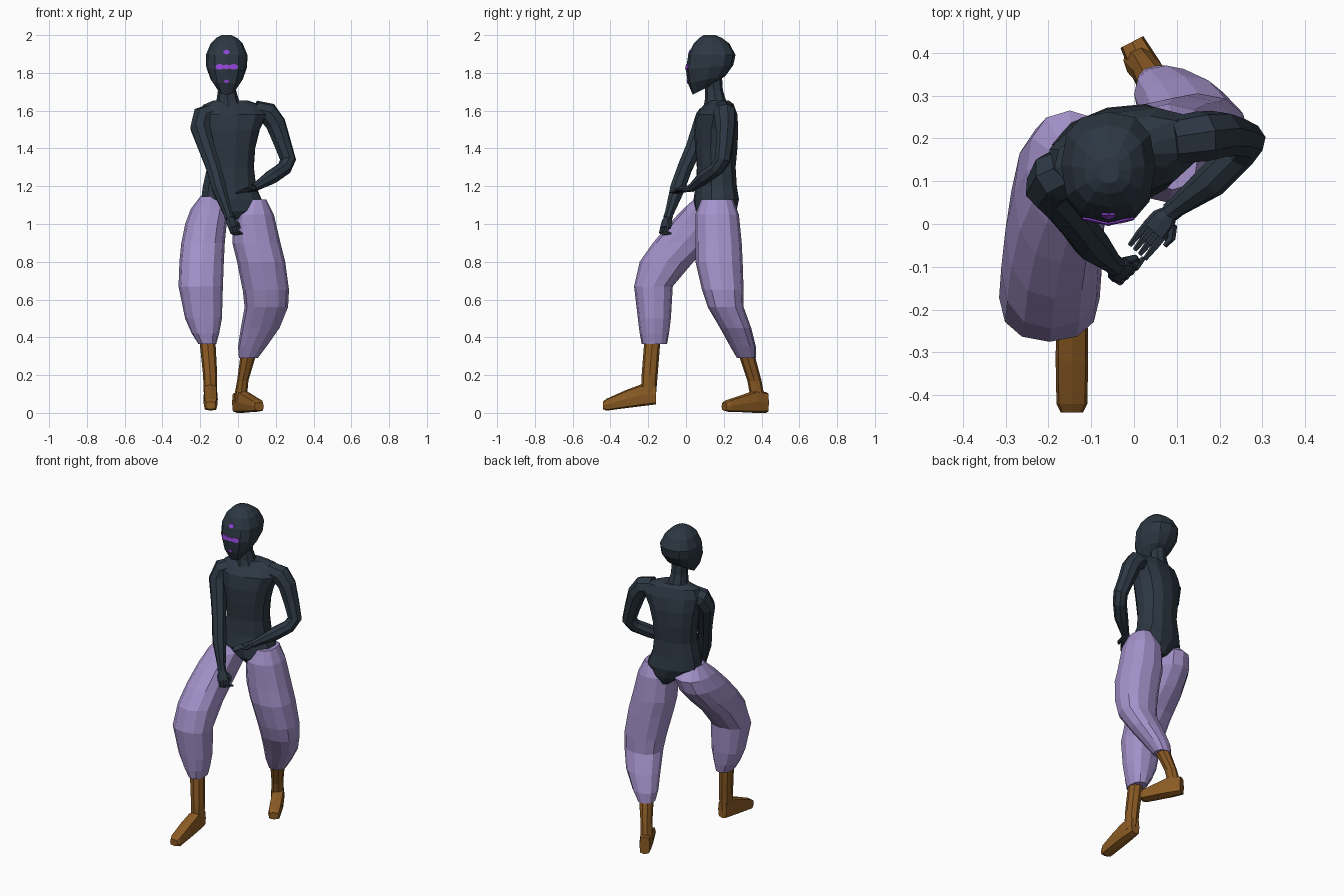
import bpy, bmesh, math
from mathutils import Vector, Matrix, Quaternion
from mathutils.bvhtree import BVHTree


def material(name, rgb):
    m = bpy.data.materials.new(name)
    m.diffuse_color = (*rgb, 1)
    return m


SLATE = material("dark slate", (0.026, 0.039, 0.056))
LILAC = material("lilac cloth", (0.37, 0.285, 0.59))
BROWN = material("brown leather", (0.26, 0.105, 0.018))
VIOLET = material("violet marking", (0.29, 0.06, 0.68))


def skin(name, rings, mat):
    """Join equal rings of points into a closed, flat-shaded skin."""
    bm = bmesh.new()
    rows = [[bm.verts.new(p) for p in ring] for ring in rings]
    n = len(rows[0])
    for a, b in zip(rows, rows[1:]):
        for i in range(n):
            bm.faces.new((a[i], a[(i + 1) % n], b[(i + 1) % n], b[i]))
    bm.faces.new(rows[0])
    bm.faces.new(rows[-1])
    bmesh.ops.recalc_face_normals(bm, faces=bm.faces)
    me = bpy.data.meshes.new(name)
    bm.to_mesh(me)
    bm.free()
    me.materials.append(mat)
    ob = bpy.data.objects.new(name, me)
    bpy.context.collection.objects.link(ob)
    return ob


def oval(rx, ry, n=12, power=2.3):
    """Squarish oval as flat points."""
    pts = []
    for i in range(n):
        a = 2 * math.pi * i / n
        c, s = math.cos(a), math.sin(a)
        pts.append(Vector((rx * math.copysign(abs(c) ** (2 / power), c),
                           ry * math.copysign(abs(s) ** (2 / power), s), 0)))
    return pts


def slices(name, rows, mat, n=12, yaw=0, power=2.3):
    """Rows: z, centre x, centre y, half width, half depth, tilt (z per y)."""
    rot = Matrix.Rotation(math.radians(yaw), 3, 'Z')
    rings = []
    for z, cx, cy, rx, ry, *tilt in rows:
        t = tilt[0] if tilt else 0
        rings.append([rot @ p + Vector((cx, cy, z + t * p.y))
                      for p in oval(rx, ry, n, power)])
    return skin(name, rings, mat)


def boxes(name, rows, mat, n=12):
    """Rows: z, x0, x1, y0, y1."""
    return slices(name, [(z, (a + b) / 2, (c + d) / 2, (b - a) / 2, (d - c) / 2)
                         for z, a, b, c, d in rows], mat, n)


def limb(name, path, mat, n=8):
    """Tube along a path of x, y, z, radius."""
    pts = [Vector(p[:3]) for p in path]
    old, q, rings = Vector((0, 0, 1)), Quaternion(), []
    for i, p in enumerate(pts):
        t = (pts[min(i + 1, len(pts) - 1)] - pts[max(i - 1, 0)]).normalized()
        q = old.rotation_difference(t) @ q
        old = t
        rings.append([p + q @ v for v in oval(path[i][3], path[i][3], n, 2)])
    return skin(name, rings, mat)


# head, with the jaw tilted up toward the nape
head = slices("head", [
    (1.715, -0.06, 0.095, 0.045, 0.06, 0.5),
    (1.765, -0.06, 0.11, 0.085, 0.10, 0.2),
    (1.83, -0.06, 0.125, 0.108, 0.126, 0.1),
    (1.895, -0.06, 0.137, 0.11, 0.125),
    (1.955, -0.06, 0.135, 0.085, 0.095),
    (1.985, -0.06, 0.13, 0.055, 0.06),
    (2.0, -0.06, 0.125, 0.025, 0.03)], SLATE, 12, 0, 2.5)

# neck and turned torso
slices("neck", [(1.60, -0.05, 0.165, 0.085, 0.075), (1.66, -0.055, 0.155, 0.058, 0.055),
                (1.71, -0.058, 0.148, 0.048, 0.047), (1.79, -0.06, 0.14, 0.05, 0.05)],
       SLATE, 8)
slices("torso", [
    (1.02, 0.005, 0.165, 0.035, 0.085), (1.07, -0.005, 0.16, 0.10, 0.11),
    (1.13, -0.035, 0.16, 0.165, 0.115), (1.20, -0.045, 0.16, 0.145, 0.105),
    (1.30, -0.04, 0.16, 0.128, 0.10), (1.40, -0.04, 0.16, 0.135, 0.11),
    (1.50, -0.035, 0.16, 0.155, 0.112), (1.58, -0.025, 0.162, 0.185, 0.10),
    (1.63, -0.03, 0.17, 0.16, 0.07, 0.1), (1.655, -0.04, 0.17, 0.09, 0.05)],
    SLATE, 12, 14)

# arms, from inside the shoulder to the wrist
limb("right_arm", [
    (-0.12, 0.14, 1.59, 0.055), (-0.185, 0.11, 1.565, 0.062), (-0.20, 0.085, 1.51, 0.056),
    (-0.165, 0.04, 1.40, 0.046), (-0.13, -0.005, 1.30, 0.042), (-0.10, -0.045, 1.19, 0.042),
    (-0.055, -0.088, 1.06, 0.025), (-0.045, -0.097, 1.03, 0.026)], SLATE)
limb("left_arm", [
    (0.09, 0.195, 1.60, 0.055), (0.16, 0.205, 1.585, 0.06), (0.20, 0.21, 1.53, 0.055),
    (0.235, 0.205, 1.43, 0.047), (0.265, 0.195, 1.34, 0.043), (0.245, 0.165, 1.295, 0.04),
    (0.18, 0.10, 1.25, 0.04), (0.10, 0.04, 1.20, 0.024), (0.085, 0.028, 1.19, 0.024)], SLATE)


def hand(side, wrist, reach, across, curl):
    """Palm with four bent fingers and a thumb."""
    w, r, a, c = map(Vector, (wrist, reach, across, curl))
    rings = []
    for d, wide, thick in ((0, .02, .017), (.025, .034, .018), (.06, .036, .014)):
        up = r.cross(a).normalized()
        rings.append([w + r * d + a * p.x + up * p.y for p in oval(wide, thick, 8)])
    skin(side + "_palm", rings, SLATE)
    for i in range(4):
        base = w + r * 0.055 + a * (i - 1.5) * 0.017
        mid = base + r * 0.032
        tip = mid + c * 0.038
        limb(f"{side}_finger_{i + 1}", [(*base, .009), (*mid, .009), (*tip, .006)], SLATE, 5)
    base = w + r * 0.02 + a * 0.025
    mid = base + r * 0.025 + a * 0.018
    limb(side + "_thumb", [(*base, .011), (*mid, .01), (*(mid + r * 0.025), .006)], SLATE, 5)


hand("right", (-0.045, -0.097, 1.035), (0.35, -0.25, -0.9), (0.7, 0.65, 0.1), (0.5, 0.6, -0.3))
hand("left", (0.085, 0.028, 1.19), (-0.62, -0.75, -0.15), (0.7, -0.62, 0.1), (-0.6, -0.75, -0.3))

# baggy trouser legs
boxes("right_trouser_leg", [
    (1.145, -0.20, -0.09, 0.06, 0.20), (1.08, -0.25, -0.05, -0.015, 0.265),
    (1.00, -0.28, -0.06, -0.09, 0.24), (0.90, -0.30, -0.07, -0.175, 0.15),
    (0.80, -0.31, -0.075, -0.245, 0.04), (0.67, -0.315, -0.08, -0.275, -0.07),
    (0.50, -0.28, -0.085, -0.255, -0.08), (0.42, -0.245, -0.10, -0.245, -0.09),
    (0.365, -0.21, -0.115, -0.235, -0.10)], LILAC)
boxes("left_trouser_leg", [
    (1.13, 0.03, 0.15, 0.08, 0.25), (1.05, -0.03, 0.19, 0.05, 0.28),
    (0.90, -0.03, 0.225, 0.05, 0.295), (0.80, -0.005, 0.25, 0.05, 0.30),
    (0.65, 0.025, 0.27, 0.085, 0.305), (0.56, 0.035, 0.265, 0.115, 0.305),
    (0.45, 0.015, 0.22, 0.18, 0.345), (0.35, 0.0, 0.15, 0.235, 0.37),
    (0.29, 0.005, 0.105, 0.27, 0.37)], LILAC)

# boot shafts
boxes("right_boot_shaft", [(0.39, -0.205, -0.12, -0.22, -0.135), (0.20, -0.185, -0.11, -0.235, -0.15),
                           (0.08, -0.18, -0.11, -0.24, -0.16)], BROWN, 8)
boxes("left_boot_shaft", [(0.32, 0.015, 0.10, 0.275, 0.36), (0.17, -0.005, 0.055, 0.325, 0.40),
                          (0.06, -0.025, 0.045, 0.345, 0.42)], BROWN, 8)


def foot(name, heel, toward, rows):
    """Rows along the sole: distance, bottom z, top z, half width."""
    h, d = Vector((*heel, 0)), Vector((*toward, 0)).normalized()
    side = Vector((-d.y, d.x, 0))
    rings = []
    for s, lo, hi, wide in rows:
        rings.append([h + d * s + side * p.x + Vector((0, 0, (lo + hi) / 2 + p.y))
                      for p in oval(wide, (hi - lo) / 2, 8, 4)])
    skin(name, rings, BROWN)


foot("right_foot", (-0.145, -0.16), (0, -1), [
    (0, 0.045, 0.15, 0.03), (0.08, 0.035, 0.15, 0.037), (0.16, 0.025, 0.12, 0.038),
    (0.26, 0.012, 0.075, 0.036), (0.28, 0.02, 0.06, 0.026)])
foot("left_foot", (-0.005, 0.425), (0.115, -0.22), [
    (0, 0.0, 0.11, 0.03), (0.07, 0.0, 0.12, 0.037), (0.13, 0.003, 0.10, 0.038),
    (0.23, 0.006, 0.07, 0.036), (0.252, 0.012, 0.055, 0.028)])

# thin violet face markings laid onto the front of the head
tree = BVHTree.FromPolygons([v.co for v in head.data.vertices],
                            [p.vertices for p in head.data.polygons])


def marking(name, z, half_w, heights):
    """Vertical strips whose half heights run from one end to the other."""
    rings = []
    for i, h in enumerate(heights):
        x = -0.06 + half_w * (2 * i / (len(heights) - 1) - 1)
        ends = [tree.ray_cast(Vector((x, -1, z + s * h)), Vector((0, 1, 0)))[0] for s in (1, -1)]
        rings.append([e + Vector((0, dy, 0)) for dy, order in ((-0.004, 1), (0.003, -1))
                      for e in ends[::order]])
    skin(name, rings, VIOLET)


marking("forehead_mark", 1.91, 0.016, (0.006, 0.013, 0.006))
marking("eye_band", 1.832, 0.06, (0.006, 0.014, 0.014, 0.008, 0.013, 0.008, 0.014, 0.014, 0.006))
marking("chin_mark", 1.755, 0.013, (0.004, 0.011, 0.004))
